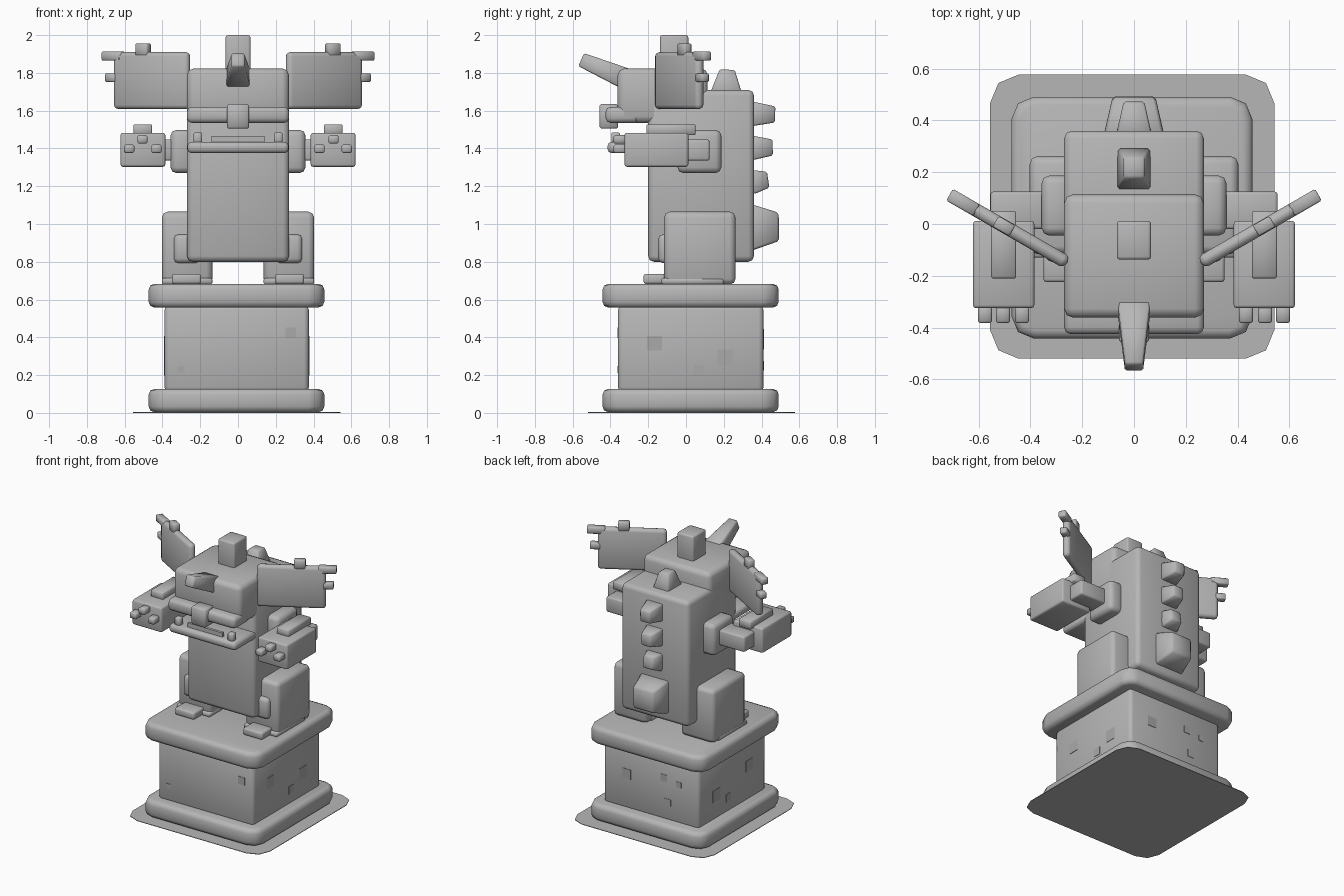
import bpy, bmesh, math
from mathutils import Matrix, Vector

if "Cube" in bpy.data.objects:
    bpy.data.objects.remove(bpy.data.objects["Cube"])


def material(name, v):
    m = bpy.data.materials.new(name)
    m.diffuse_color = (v, v, v, 1)
    m.use_nodes = True
    m.node_tree.nodes["Principled BSDF"].inputs["Base Color"].default_value = m.diffuse_color
    return m


STONE = material("stone grey", 0.47)
WORN = material("worn stone grey", 0.40)


def finish(name, bm, mat=STONE, matrix=None):
    if matrix:
        bm.transform(matrix)
    bmesh.ops.recalc_face_normals(bm, faces=bm.faces)
    me = bpy.data.meshes.new(name)
    bm.to_mesh(me)
    bm.free()
    me.materials.append(mat)
    ob = bpy.data.objects.new(name, me)
    bpy.context.collection.objects.link(ob)
    bpy.ops.object.select_all(action='DESELECT')
    ob.select_set(True)
    bpy.context.view_layer.objects.active = ob
    bpy.ops.object.shade_smooth_by_angle(angle=math.radians(50))
    return ob


def bevel(bm, edges, width, seg):
    bmesh.ops.bevel(bm, geom=edges, offset=width, segments=seg, profile=0.5,
                    affect='EDGES', clamp_overlap=True)


def box(name, x, y, z, r=0.0, seg=2, corner=0.0, mat=STONE, matrix=None):
    """Box from three ranges; corner = rounding of upright edges, r = all other edges."""
    bm = bmesh.new()
    bmesh.ops.create_cube(bm, size=1)
    for v in bm.verts:
        v.co = Vector(((x, y, z)[i][0] + (v.co[i] + 0.5) * ((x, y, z)[i][1] - (x, y, z)[i][0])
                       for i in range(3)))
    if corner:
        up = [e for e in bm.edges if abs(e.verts[0].co.z - e.verts[1].co.z) > 1e-4]
        bevel(bm, up, corner, seg)
        if r:
            flat = [e for e in bm.edges if abs(e.verts[0].co.z - e.verts[1].co.z) < 1e-4]
            bevel(bm, flat, r, seg)
    elif r:
        bevel(bm, bm.edges[:], r, seg)
    return finish(name, bm, mat, matrix)


def spike(name, base, tip, size0, size1, r=0.008):
    """Square frustum from base to tip; sizes are (across x, other way)."""
    base, tip = Vector(base), Vector(tip)
    axis = (tip - base).normalized()
    side = Vector((1, 0, 0))
    other = axis.cross(side)
    bm = bmesh.new()
    rings = []
    for c, (a, b) in ((base, size0), (tip, size1)):
        rings.append([bm.verts.new(c + side * a * i / 2 + other * b * j / 2)
                      for i, j in ((-1, -1), (1, -1), (1, 1), (-1, 1))])
    bm.faces.new(rings[0])
    bm.faces.new(rings[1])
    for i in range(4):
        k = (i + 1) % 4
        bm.faces.new((rings[0][i], rings[0][k], rings[1][k], rings[1][i]))
    bmesh.ops.recalc_face_normals(bm, faces=bm.faces)
    if r:
        bevel(bm, bm.edges[:], r, 1)
    return finish(name, bm)


# plinth on a thin ground plate
box("ground_plate", (-.556, .542), (-.52, .577), (0, .004), corner=.11)
box("plinth_foot", (-.473, .457), (-.442, .491), (.004, .127), r=.03, corner=.085)
box("plinth_block", (-.389, .375), (-.36, .41), (.11, .57), r=.025)
box("plinth_cap", (-.473, .457), (-.442, .491), (.558, .683), r=.03, corner=.085)

# worn square patches on the plinth: centre along the face, height, size
for u, z, s in ((-.302, .23, .035), (.28, .425, .055)):
    box("front_patch", (u - s / 2, u + s / 2), (-.363, -.355), (z - s / 2, z + s / 2), mat=WORN)
for u, z, s in ((.19, .37, .07), (-.11, .42, .05), (-.23, .4, .04), (-.14, .25, .05)):
    box("back_patch", (u - s / 2, u + s / 2), (.405, .413), (z - s / 2, z + s / 2), mat=WORN)
for x in (-.389, .375):
    for u, z, s in ((-.167, .368, .078), (.208, .293, .084), (.07, .225, .055)):
        box("side_patch", (x - .003, x + .003), (u - s / 2, u + s / 2),
            (z - s / 2, z + s / 2), mat=WORN)

# body and head
box("body", (-.27, .27), (-.2, .36), (.8, 1.71), r=.03)
box("head", (-.27, .27), (-.362, .115), (1.535, 1.823), r=.035)
box("muzzle", (-.27, .27), (-.425, -.25), (1.535, 1.62), r=.025)
box("nose", (-.058, .058), (-.457, -.36), (1.505, 1.635), r=.008, seg=1)
box("lower_jaw", (-.268, .268), (-.415, -.15), (1.375, 1.435), r=.022)
box("lower_teeth", (-.14, .14), (-.38, -.36), (1.42, 1.465))
box("head_crest", (-.066, .066), (-.138, .012), (1.78, 2.0), r=.012)
spike("nose_horn", (0, -.31, 1.765), (0, -.555, 1.87), (.13, .115), (.07, .075))

# spikes along the back and the tail
spike("neck_spike", (0, .213, 1.69), (0, .218, 1.817), (.135, .17), (.08, .08))
for z, tz, ty in ((1.583, 1.58, .472), (1.403, 1.405, .459), (1.222, 1.235, .435)):
    spike("back_spike", (0, .35, z), (0, ty, tz), (.135, .13), (.08, .085))
spike("tail", (0, .34, .982), (0, .492, .985), (.235, .25), (.165, .15), r=.012)

# paired parts
for s in (1, -1):
    M = Matrix.Scale(s, 4, (1, 0, 0))

    # fang
    box("fang", (.19, .235), (-.395, -.35), (1.42, 1.485), r=.006, seg=1, matrix=M)

    # ears: flat panels swept backwards, with small nubs
    E = M @ Matrix.Translation((.262, -.147, 0)) @ Matrix.Rotation(math.radians(30), 4, 'Z')
    t = (-.026, .026)
    box("ear_panel", (-.005, .45), t, (1.608, 1.91), r=.022, matrix=E)
    box("ear_tip", (.40, .52), t, (1.865, 1.912), r=.006, seg=1, matrix=E)
    box("ear_top_nub", (.24, .315), (-.024, .024), (1.89, 1.955), r=.006, seg=1, matrix=E)
    box("ear_side_nub", (.43, .50), (-.024, .024), (1.752, 1.797), r=.006, seg=1, matrix=E)

    # arms
    box("shoulder", (.24, .357), (-.045, .187), (1.27, 1.498), r=.03, matrix=M)
    box("upper_arm", (.33, .555), (-.02, .125), (1.335, 1.447), r=.012, matrix=M)
    box("forearm", (.385, .622), (-.325, .012), (1.303, 1.483), r=.012, matrix=M)
    box("wrist_plate", (.455, .553), (-.21, .05), (1.47, 1.528), r=.006, seg=1, matrix=M)
    for x, z in ((.432, 1.398), (.506, 1.448), (.576, 1.398)):
        box("claw", (x - .027, x + .027), (-.383, -.31), (z - .022, z + .022),
            r=.007, seg=1, matrix=M)

    # legs
    box("leg", (.136, .403), (-.116, .262), (.68, 1.065), r=.03, matrix=M)
    box("knee", (.2, .34), (-.147, -.08), (.793, .945), r=.025, matrix=M)
    box("foot", (.195, .35), (-.225, -.08), (.683, .735), r=.012, matrix=M)
    box("foot_sole", (.136, .403), (-.13, .2), (.68, .715), r=.008, seg=1, matrix=M)
